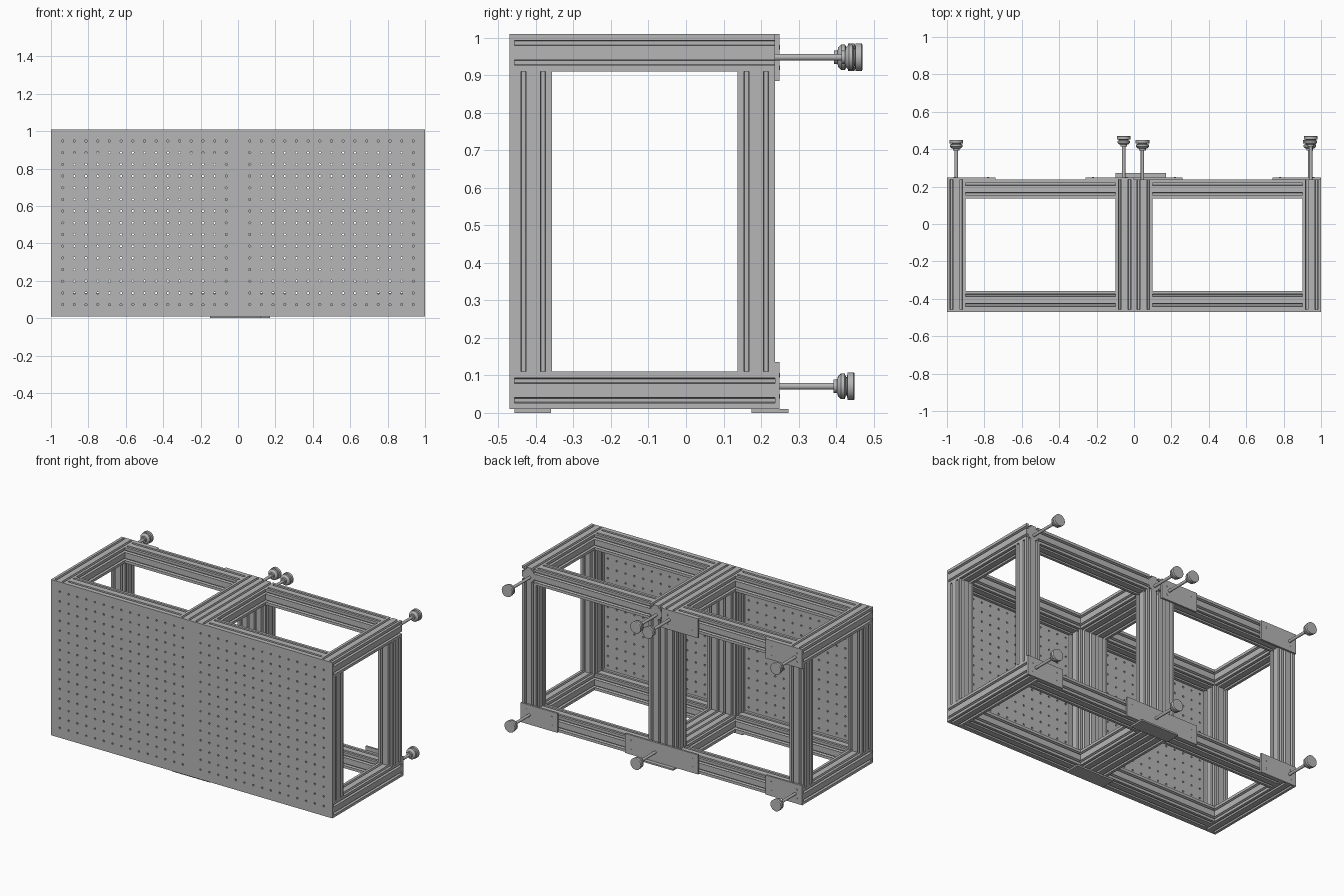
import bpy, bmesh, math
from mathutils import Matrix, Vector

if "Cube" in bpy.data.objects:
    bpy.data.objects.remove(bpy.data.objects["Cube"])

metal = bpy.data.materials.new("brushed grey metal")
metal.use_nodes = True
GREY = (0.47, 0.47, 0.47, 1)
metal.diffuse_color = GREY
metal.node_tree.nodes["Principled BSDF"].inputs["Base Color"].default_value = GREY


def finish(name, bm):
    bmesh.ops.recalc_face_normals(bm, faces=bm.faces)
    mesh = bpy.data.meshes.new(name)
    bm.to_mesh(mesh)
    bm.free()
    mesh.materials.append(metal)
    obj = bpy.data.objects.new(name, mesh)
    bpy.context.collection.objects.link(obj)
    return obj


def add_box(bm, lo, hi):
    lo, hi = Vector(lo), Vector(hi)
    m = Matrix.Translation((lo + hi) / 2) @ Matrix.Diagonal((*(hi - lo), 1))
    bmesh.ops.create_cube(bm, size=1, matrix=m)


def box(name, lo, hi):
    bm = bmesh.new()
    add_box(bm, lo, hi)
    return finish(name, bm)


# Square beam section with two undercut slots on each face
H = 0.05


def beam_section():
    side = [(-H, H)]
    for s in (-0.026, 0.026):
        half = [(0.007, 0), (0.007, 0.004), (0.011, 0.004), (0.005, 0.016)]
        side += [(s - w, H - d) for w, d in half]
        side += [(s + w, H - d) for w, d in reversed(half)]
    pts = []
    for k in range(4):
        rot = Matrix.Rotation(-k * math.pi / 2, 2)
        pts += [rot @ Vector(p) for p in side]
    return pts


SECTION = beam_section()


def beam(name, axis, start, end, u, v):
    """Extrude the section along an axis; u, v locate its centre on the other two."""
    def place(a, b, t):
        return {"x": (t, a, b), "y": (a, t, b), "z": (a, b, t)}[axis]
    bm = bmesh.new()
    rings = [[bm.verts.new(place(u + p.x, v + p.y, t)) for p in SECTION]
             for t in (start, end)]
    n = len(SECTION)
    for i in range(n):
        j = (i + 1) % n
        bm.faces.new((rings[0][i], rings[0][j], rings[1][j], rings[1][i]))
    for ring in rings:
        bm.faces.new(ring)
    return finish(name, bm)


# Two identical frames side by side
FRONT, BACK = -0.457, 0.237
LOW, HIGH = 0.06, 0.96
for label, cx in (("right", -0.5), ("left", 0.5)):
    for z, level in ((LOW, "bottom"), (HIGH, "top")):
        for x in (cx - 0.45, cx + 0.45):
            beam(f"{label}_{level}_side_rail", "y", FRONT, BACK, x, z)
        for y in (FRONT + H, BACK - H):
            beam(f"{label}_{level}_cross_rail", "x", cx - 0.4, cx + 0.4, y, z)
    for x in (cx - 0.45, cx + 0.45):
        for y in (FRONT + H, BACK - H):
            beam(f"{label}_post", "z", LOW + H, HIGH - H, x, y)

# Perforated front panels: one holed tile repeated, with a plain border
PITCH, HOLE = 0.0625, 0.006
PY0, PY1 = -0.47, FRONT


def perforated_panel(name, x0, z0):
    bm = bmesh.new()
    cx, cz, r = x0 + PITCH, z0 + PITCH, PITCH / 2
    loops = []
    for y in (PY0, PY1):
        outer, inner = [], []
        for k in range(8):
            c, s = math.cos(k * math.pi / 4), math.sin(k * math.pi / 4)
            m = max(abs(c), abs(s))
            outer.append(bm.verts.new((cx + r * c / m, y, cz + r * s / m)))
            inner.append(bm.verts.new((cx + HOLE * c, y, cz + HOLE * s)))
        loops.append((outer, inner))
    (fo, fi), (bo, bi) = loops
    for k in range(8):
        j = (k + 1) % 8
        bm.faces.new((fo[k], fo[j], fi[j], fi[k]))
        bm.faces.new((bo[j], bo[k], bi[k], bi[j]))
        bm.faces.new((fi[k], fi[j], bi[j], bi[k]))
    tiles = finish(name, bm)
    for axis in (0, 2):
        arr = tiles.modifiers.new("repeat", "ARRAY")
        arr.count = 15
        arr.use_relative_offset = False
        arr.use_constant_offset = True
        step = [0, 0, 0]
        step[axis] = PITCH
        arr.constant_offset_displace = step
    bm = bmesh.new()
    for a in (0, 1 - r):
        add_box(bm, (x0 + a, PY0, z0), (x0 + a + r, PY1, z0 + 1))
        add_box(bm, (x0 + r, PY0, z0 + a), (x0 + 1 - r, PY1, z0 + a + r))
    finish(name + "_border", bm)


perforated_panel("right_panel", -1, 0.01)
perforated_panel("left_panel", 0, 0.01)


# Joining plates on the back, with screw heads
def back_plate(name, x0, x1, z0):
    plate_back = BACK + 0.012
    box(name, (x0, BACK, z0), (x1, plate_back, z0 + 0.125))
    bm = bmesh.new()
    for x in (x0 + 0.04, x1 - 0.04):
        for z in (z0 + 0.035, z0 + 0.09):
            m = Matrix.Translation((x, plate_back, z)) @ Matrix.Rotation(math.pi / 2, 4, "X")
            bmesh.ops.create_cone(bm, cap_ends=True, segments=10, radius1=0.006,
                                  radius2=0.006, depth=0.003, matrix=m)
    finish(name + "_screws", bm)


TOP_Z, BOTTOM_Z = 0.885, 0.01
back_plate("top_right_plate", -1, -0.74, TOP_Z)
back_plate("top_middle_plate", -0.26, 0, TOP_Z)
back_plate("bottom_right_plate", -1, -0.74, BOTTOM_Z)
back_plate("bottom_middle_plate", -0.26, 0.26, BOTTOM_Z)
back_plate("bottom_left_plate", 0.74, 1, BOTTOM_Z)

# Plates under the joint between the frames
box("front_under_plate", (-0.15, -0.457, 0), (0.12, -0.36, 0.01))
box("back_under_plate", (-0.1, 0.175, 0), (0.17, 0.273, 0.01))


# Threaded feet: a turned profile of (radius, distance back from the tip)
FOOT = [(0.018, 0.056), (0.018, 0.046), (0.026, 0.044), (0.034, 0.036),
        (0.034, 0.026), (0.024, 0.022), (0.024, 0.020), (0.037, 0.018),
        (0.037, 0.002), (0.034, 0)]


def foot(name, x, z, tip):
    profile = [(0, BACK - 0.01), (0.009, BACK - 0.01), (0.009, tip - 0.056)]
    profile += [(r, tip - d) for r, d in FOOT] + [(0, tip)]
    bm = bmesh.new()
    verts = [bm.verts.new((x + r, y, z)) for r, y in profile]
    edges = [bm.edges.new(pair) for pair in zip(verts, verts[1:])]
    bmesh.ops.spin(bm, geom=verts + edges, cent=(x, 0, z), axis=(0, 1, 0),
                   angle=math.tau, steps=24)
    bmesh.ops.remove_doubles(bm, verts=bm.verts, dist=0.0001)
    obj = finish(name, bm)
    bpy.ops.object.select_all(action="DESELECT")
    obj.select_set(True)
    bpy.context.view_layer.objects.active = obj
    bpy.ops.object.shade_smooth_by_angle(angle=math.radians(30))


for x, tip in ((-0.95, 0.45), (-0.055, 0.47), (0.045, 0.45), (0.945, 0.47)):
    foot("top_foot", x, 0.948, tip)
for x in (-0.95, 0.045, 0.94):
    foot("bottom_foot", x, 0.071, 0.449)
